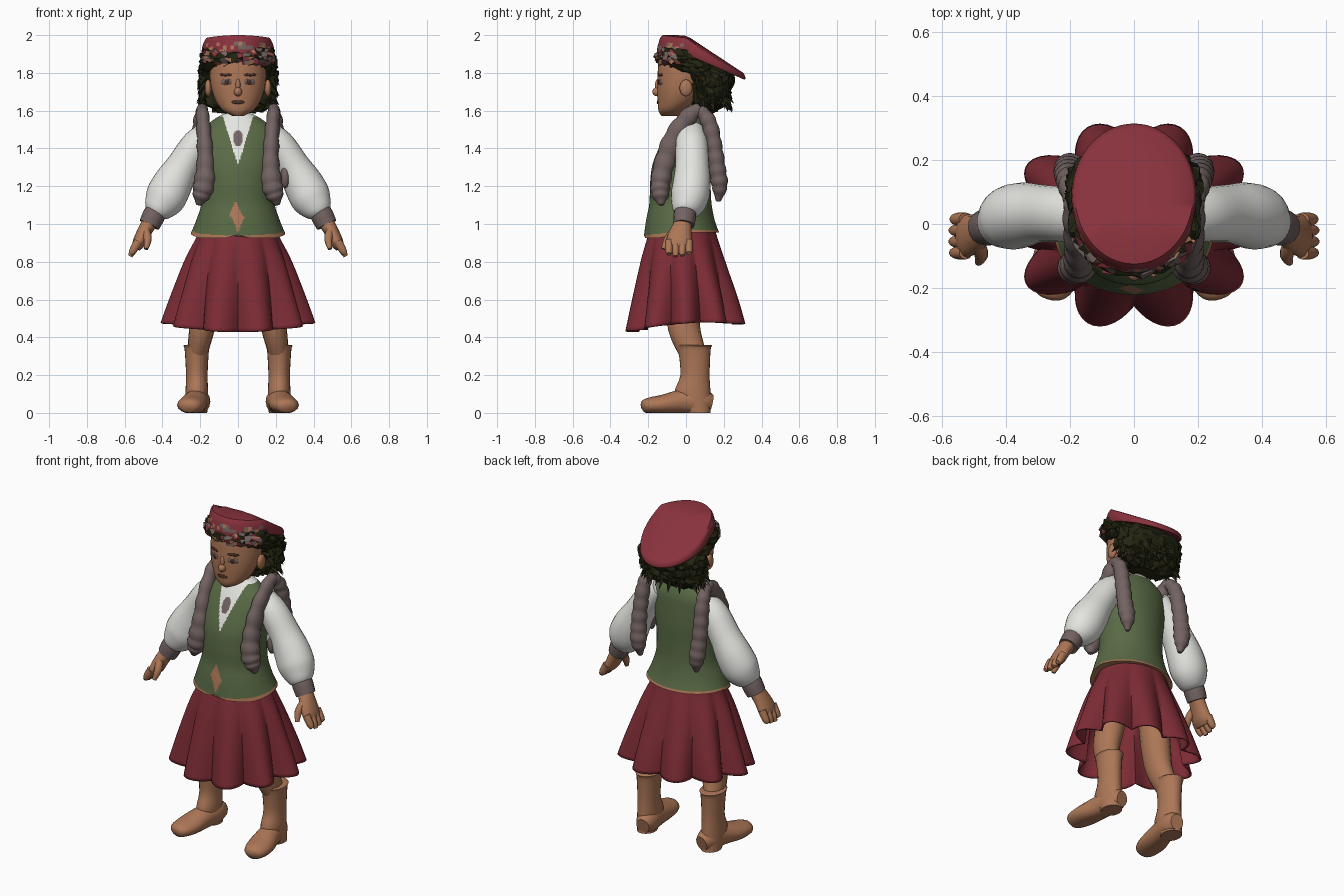
import bpy, bmesh, math, random
from mathutils import Vector, Matrix

if "Cube" in bpy.data.objects:
    bpy.data.objects.remove(bpy.data.objects["Cube"])
random.seed(4)

def material(name, r, g, b):
    m = bpy.data.materials.new(name)
    m.diffuse_color = (r, g, b, 1)
    m.use_nodes = True
    m.node_tree.nodes["Principled BSDF"].inputs["Base Color"].default_value = m.diffuse_color
    return m

SKIN = material("tan skin and leather", 0.42, 0.185, 0.095)
RED = material("wine red cap", 0.25, 0.032, 0.046)
SKIRT = material("dark wine skirt", 0.205, 0.025, 0.036)
GREEN = material("moss green cloth", 0.1, 0.145, 0.06)
WHITE = material("white linen", 0.78, 0.78, 0.75)
MAUVE = material("mauve brown braid", 0.17, 0.125, 0.12)
HAIR = material("dark olive hair", 0.018, 0.019, 0.006)
DARK = material("dark brown", 0.07, 0.03, 0.02)

def finish(name, bm, mats, rule=None, mirror=False, angle=45):
    """Turn a bmesh into an object, colour faces by rule, optionally mirror it."""
    bmesh.ops.recalc_face_normals(bm, faces=bm.faces)
    if rule:
        for f in bm.faces:
            f.material_index = rule(f.calc_center_median())
    me = bpy.data.meshes.new(name)
    bm.to_mesh(me)
    bm.free()
    for m in mats:
        me.materials.append(m)
    me.shade_smooth()
    me.set_sharp_from_angle(angle=math.radians(angle))
    ob = bpy.data.objects.new(name, me)
    bpy.context.collection.objects.link(ob)
    if mirror:
        ob.modifiers.new("mirror", 'MIRROR')
    return ob

def skin_rows(name, rows, mats, caps=True, **kw):
    """Bridge closed rows of points into a surface."""
    bm = bmesh.new()
    vs = [[bm.verts.new(p) for p in row] for row in rows]
    n = len(rows[0])
    for a, b in zip(vs, vs[1:]):
        for i in range(n):
            j = (i + 1) % n
            bm.faces.new((a[i], a[j], b[j], b[i]))
    if caps:
        bm.faces.new(vs[0])
        bm.faces.new(vs[-1])
    return finish(name, bm, mats, **kw)

def interp(keys, steps):
    """Catmull-Rom interpolation of key tuples."""
    out = []
    for i in range(len(keys) - 1):
        p = [keys[max(0, min(len(keys) - 1, i + d))] for d in (-1, 0, 1, 2)]
        for s in range(steps):
            t = s / steps
            out.append([0.5 * (2*b + (c - a)*t + (2*a - 5*b + 4*c - d)*t*t
                        + (3*b - a - 3*c + d)*t**3) for a, b, c, d in zip(*p)])
    return out + [list(keys[-1])]

def loft(name, keys, mats, n=32, steps=4, cx=0, warp=None, **kw):
    """Horizontal elliptical rings; key = (z, half width, front y, back y)."""
    rows = []
    for z, rx, yf, yb in interp(keys, steps):
        row = []
        for i in range(n):
            a = 2 * math.pi * i / n
            v = Vector((cx + rx * math.cos(a), (yf + yb)/2 + (yb - yf)/2 * math.sin(a), z))
            row.append(warp(v, a) if warp else v)
        rows.append(row)
    return skin_rows(name, rows, mats, **kw)

def tube(name, keys, mats, ref, n=16, steps=4, bumps=0, floor=-1, **kw):
    """Swept tube; key = (x, y, z, radius along ref, radius across)."""
    ks, rows = interp(keys, steps), []
    for i, k in enumerate(ks):
        d = (Vector(ks[min(i + 1, len(ks) - 1)][:3]) - Vector(ks[max(i - 1, 0)][:3])).normalized()
        u = (Vector(ref) - d * d.dot(Vector(ref))).normalized()
        w = d.cross(u)
        s = 0.9 + 0.15 * abs(math.sin(math.pi * bumps * i / len(ks))) if bumps else 1
        row = []
        for j in range(n):
            a = 2 * math.pi * j / n
            p = Vector(k[:3]) + s * (u * k[3] * math.cos(a) + w * k[4] * math.sin(a))
            p.z = max(p.z, floor)
            row.append(p)
        rows.append(row)
    return skin_rows(name, rows, mats, **kw)

def ball(name, loc, size, mat, rot=0, mirror=False):
    bm = bmesh.new()
    m = Matrix.Translation(loc) @ Matrix.Rotation(rot, 4, 'Z') @ Matrix.Diagonal((*size, 1))
    bmesh.ops.create_uvsphere(bm, u_segments=16, v_segments=10, radius=1, matrix=m)
    return finish(name, bm, [mat], mirror=mirror)

X, Y, Z = (1, 0, 0), (0, 1, 0), (0, 0, 1)

# Boots and legs
loft("boot_shaft", [(0.0, .055, 0.0, .13), (.1, .06, -.06, .13), (.2, .057, -.03, .125),
     (.33, .064, -.04, .13), (.355, .07, -.047, .137), (.36, .06, -.04, .125)],
     [SKIN], n=24, cx=.218, mirror=True)
tube("boot_foot", [(.2, .135, .05, .045, .04), (.208, .08, .06, .07, .062), (.222, -.02, .058, .066, .066),
     (.242, -.12, .045, .052, .077), (.253, -.19, .04, .042, .068), (.258, -.225, .033, .032, .045),
     (.26, -.236, .03, .008, .01)], [SKIN], Z, floor=0, mirror=True)
tube("leg", [(.13, .0, .85, .09, .08), (.165, -.01, .6, .09, .08), (.19, -.01, .45, .085, .068),
     (.215, .035, .32, .07, .055)], [SKIN], Y, mirror=True)

# Skirt with ten pleats, open below
def pleat(v, a):
    t = min(1, max(0, (.97 - v.z) / .5))
    s = 1 - .23 * t ** .8 * (1 - abs(math.cos(5 * a)))
    return Vector((v.x * s, v.y * s, v.z + t * (.02 * v.y / .32 + .025 * (v.x / .4) ** 2)))

skirt = loft("skirt", [(.45, .41, -.335, .328), (.6, .36, -.3, .285), (.8, .285, -.25, .215),
             (.92, .225, -.212, .172), (1.0, .19, -.18, .145)], [SKIRT], n=120, steps=5,
             warp=pleat, caps=False, angle=60)
skirt.modifiers.new("cloth thickness", 'SOLIDIFY').thickness = .01

# Vest with shirt opening, brooch, front notch and hem trim
def hem(v, a):
    t = min(1, max(0, (1.06 - v.z) / .1))
    if v.y < 0:
        v.z -= t * .03 * min(1, -v.y / .15) * (.4 + .6 * min(1, abs(v.x) / .07))
    return v

def vest_colour(c):
    if c.y < 0:
        if (c.x / .026) ** 2 + ((c.z - 1.455) / .042) ** 2 < 1:
            return 3
        if c.z > 1.31 and abs(c.x) < .31 * (c.z - 1.31):
            return 1
        if c.z > 1.04 and abs(c.x + .012) < .45 * (1.125 - c.z):
            return 2
        if c.z <= 1.04 and abs(c.x) < .035 - .4 * abs(c.z - 1.04):
            return 2
    if c.z > 1.568:
        return 1
    return 2 if c.z < .968 - .027 * max(0, -c.y) / .2 else 0

loft("vest", [(.955, .25, -.222, .175), (1.02, .222, -.212, .152), (1.11, .193, -.194, .135),
     (1.22, .19, -.19, .13), (1.32, .198, -.176, .13), (1.42, .2, -.135, .125),
     (1.5, .185, -.09, .118), (1.555, .125, -.055, .1), (1.585, .07, -.035, .08)],
     [GREEN, WHITE, SKIN, MAUVE], n=200, steps=14, warp=hem, rule=vest_colour)

# Sleeves, cuffs and hands
tube("sleeve", [(.14, .03, 1.495, .07, .06), (.215, .03, 1.425, .085, .08), (.29, .033, 1.31, .09, .088),
     (.345, .03, 1.215, .1, .105), (.387, .018, 1.135, .1, .107), (.425, .0, 1.075, .075, .078),
     (.44, -.005, 1.05, .05, .05)], [WHITE], Y, n=24, mirror=True)
ball("sleeve_patch", (.25, -.025, 1.25), (.025, .03, .06), MAUVE)
tube("cuff", [(.425, -.003, 1.085, .055, .055), (.445, -.006, 1.045, .06, .06), (.47, -.012, .995, .056, .056)],
     [MAUVE], Y, mirror=True)
tube("palm", [(.46, -.01, 1.02, .042, .042), (.495, -.028, .96, .058, .038), (.525, -.038, .9, .068, .034),
     (.54, -.04, .87, .055, .022)], [SKIN], Y, mirror=True)
for i in range(4):
    y = -.09 + i * .035
    tip = .825 + .012 * abs(i - 1.3)
    tube(f"finger_{i + 1}", [(.527, y, .91, .021, .024), (.555, y, .86, .02, .021), (.57, y, tip, .012, .012)],
         [SKIN], Y, n=10, mirror=True)
tube("thumb", [(.49, -.06, .97, .022, .022), (.478, -.095, .92, .022, .022), (.487, -.12, .868, .012, .012)],
     [SKIN], Y, n=10, mirror=True)

# Braids, one falling in front and one behind each shoulder
tube("front_braid", [(.19, .08, 1.61, .028, .03), (.188, .02, 1.575, .035, .045), (.178, -.06, 1.46, .04, .055),
     (.172, -.11, 1.33, .046, .055), (.178, -.135, 1.22, .056, .052), (.195, -.135, 1.15, .046, .045),
     (.21, -.13, 1.1, .012, .012)], [MAUVE], X, steps=8, bumps=9, mirror=True)
tube("back_braid", [(.19, .07, 1.61, .028, .03), (.2, .12, 1.54, .038, .042), (.205, .148, 1.42, .042, .042),
     (.205, .165, 1.3, .045, .044), (.198, .178, 1.2, .045, .042), (.19, .17, 1.12, .012, .012)],
     [MAUVE], X, steps=8, bumps=9, mirror=True)

# Neck, head and face
loft("neck", [(1.5, .075, -.04, .08), (1.57, .062, -.04, .075), (1.66, .065, -.04, .08)], [SKIN], n=20)
loft("head", [(1.572, .03, -.13, -.03), (1.6, .08, -.146, .0), (1.65, .118, -.15, .06), (1.72, .142, -.152, .1),
     (1.8, .15, -.15, .13), (1.88, .14, -.14, .13), (1.93, .09, -.09, .09)], [SKIN], n=32)
ball("nose", (0, -.152, 1.7), (.022, .026, .024), SKIN)
ball("nose_bridge", (0, -.148, 1.735), (.013, .016, .035), SKIN)
ball("ear", (.158, -.0, 1.72), (.018, .034, .045), SKIN, mirror=True)
ball("eye_white", (.062, -.137, 1.752), (.032, .005, .017), MAUVE, rot=.4, mirror=True)
ball("iris", (.06, -.141, 1.752), (.014, .005, .014), DARK, rot=.4, mirror=True)
ball("eyebrow", (.065, -.137, 1.79), (.036, .005, .008), DARK, rot=.4, mirror=True)
ball("mouth", (0, -.15, 1.645), (.036, .005, .01), DARK)

# Hair mass with a ragged surface and a mottled headband in front
def ragged(v, a):
    return v + Vector([random.uniform(-.012, .012) for _ in range(3)])

def hair_colour(c):
    if c.y < -.04 and c.z > 1.84:
        return random.choice((0, 0, 1, 1, 2, 3))
    return 0

loft("hair", [(1.595, .11, .05, .15), (1.64, .19, .03, .215), (1.72, .205, .02, .24), (1.79, .21, -.01, .255),
     (1.84, .205, -.13, .2), (1.885, .2, -.165, .15), (1.93, .17, -.13, .08)],
     [HAIR, MAUVE, SKIN, RED], n=40, steps=4, warp=ragged, rule=hair_colour, angle=15)

bm = bmesh.new()
for i in range(110):
    a = random.uniform(-.35, math.pi + .35)
    loc = Vector((.195 * math.cos(a), .1 + .13 * math.sin(a), random.uniform(1.62, 1.8)))
    out = Vector((math.cos(a) * .5, math.sin(a) * .5, random.uniform(-1.3, -.5)))
    m = Matrix.Translation(loc) @ out.to_track_quat('Z', 'Y').to_matrix().to_4x4()
    bmesh.ops.create_cone(bm, segments=4, radius1=.02, radius2=0, depth=.08, cap_ends=True, matrix=m)
finish("hair_tufts", bm, [HAIR], angle=10)

# Flat cap, level in front and sloping down behind, mottled round its front rim
def cap_row(k, top):
    row = []
    for i in range(60):
        a = 2 * math.pi * i / 60
        y = .088 + .222 * k * math.sin(a)
        x, b = .192 * k * math.cos(a), max(0, y)
        hi, lo = 2.0 - .66 * b - .018 * (x / .19) ** 2, 1.9 - .44 * b
        row.append(Vector((x, y - .02 * (1 - top) * (y < 0), lo + (hi - lo) * top)))
    return row

def cap_colour(c):
    rim = c.y < .02 and 1.89 < c.z < 1.965 and (c.x / .19) ** 2 + ((c.y - .09) / .22) ** 2 > .8
    return random.choice((0, 0, 0, 1, 2)) if rim else 0

skin_rows("cap", [cap_row(k, t) for k, t in ((.05, 1), (.3, 1), (.6, 1), (.96, 1), (1.0, .85), (1.01, .65),
          (1.02, .45), (1.02, .25), (1.0, 0), (.7, 0), (.3, 0))], [RED, SKIN, MAUVE], rule=cap_colour)
